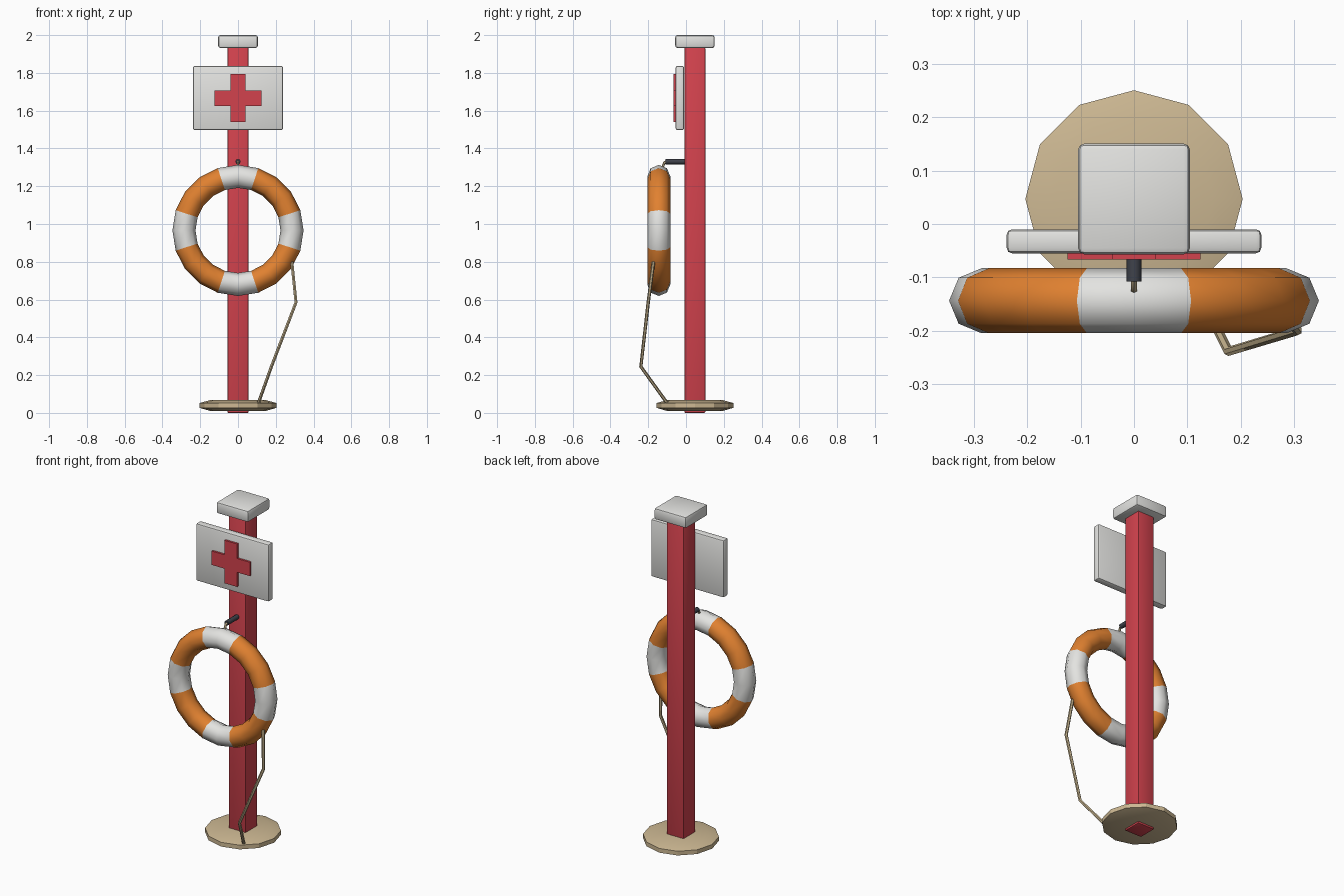
import bpy, bmesh, math
from mathutils import Vector, Matrix

if "Cube" in bpy.data.objects:
    bpy.data.objects.remove(bpy.data.objects["Cube"])


def material(name, rgb):
    m = bpy.data.materials.new(name)
    m.diffuse_color = (*rgb, 1)
    m.use_nodes = True
    m.node_tree.nodes["Principled BSDF"].inputs["Base Color"].default_value = m.diffuse_color
    return m


RED = material("red", (0.65, 0.055, 0.075))
WHITE = material("white", (0.77, 0.77, 0.75))
ORANGE = material("orange", (0.75, 0.22, 0.03))
SAND = material("sand", (0.61, 0.48, 0.29))
ROPE = material("rope_tan", (0.56, 0.45, 0.27))
DARK = material("dark_metal", (0.05, 0.055, 0.07))
CY = 0.047  # y of the post axis


def make(name, bm, *mats, smooth=None):
    bmesh.ops.recalc_face_normals(bm, faces=bm.faces)
    me = bpy.data.meshes.new(name)
    bm.to_mesh(me)
    bm.free()
    for m in mats:
        me.materials.append(m)
    ob = bpy.data.objects.new(name, me)
    bpy.context.collection.objects.link(ob)
    if smooth:
        bpy.ops.object.select_all(action='DESELECT')
        ob.select_set(True)
        bpy.context.view_layer.objects.active = ob
        bpy.ops.object.shade_smooth_by_angle(angle=math.radians(smooth))
    return ob


def box(name, lo, hi, mat, bevel=0.0):
    lo, hi = Vector(lo), Vector(hi)
    bm = bmesh.new()
    bmesh.ops.create_cube(bm, size=1, matrix=Matrix.Translation((lo + hi) / 2)
                          @ Matrix.Diagonal((*(hi - lo), 1)))
    if bevel:
        bmesh.ops.bevel(bm, geom=bm.edges[:], offset=bevel, segments=2,
                        profile=0.5, affect='EDGES')
    return make(name, bm, mat, smooth=40)


def grid_faces(bm, rings, close_ends):
    """Bridge a list of vertex rings into quads."""
    n = len(rings[0])
    for a, b in zip(rings, rings[1:]):
        for i in range(n):
            bm.faces.new((a[i], a[(i + 1) % n], b[(i + 1) % n], b[i]))
    if close_ends:
        bm.faces.new(rings[0])
        bm.faces.new(rings[-1])


def tube(name, pts, r, mat, sides=8):
    pts = [Vector(p) for p in pts]
    bm = bmesh.new()
    rings = []
    for i, p in enumerate(pts):
        d_in = (p - pts[i - 1]).normalized() if i else Vector()
        d_out = (pts[i + 1] - p).normalized() if i < len(pts) - 1 else Vector()
        t = (d_in + d_out).normalized()
        u = t.cross(Vector((1, 0, 0))).normalized()
        v = t.cross(u)
        rings.append([bm.verts.new(p + r * (math.cos(a) * u + math.sin(a) * v))
                      for a in (k * math.tau / sides for k in range(sides))])
    grid_faces(bm, rings, True)
    return make(name, bm, mat, smooth=50)


# Twelve-sided base disc with sloped rims
bm = bmesh.new()
profile = [(0.15, 0.011), (0.204, 0.027), (0.204, 0.052), (0.15, 0.067)]
grid_faces(bm, [[bm.verts.new((r * math.cos(k * math.tau / 12),
                               CY + r * math.sin(k * math.tau / 12), z))
                 for k in range(12)] for r, z in profile], True)
make("base_disc", bm, SAND, smooth=25)

# Post, cap and sign board
box("post", (-0.055, CY - 0.055, 0), (0.055, CY + 0.055, 1.935), RED, 0.005)
box("post_cap", (-0.105, CY - 0.104, 1.932), (0.105, CY + 0.104, 2.0), WHITE, 0.012)
box("sign_board", (-0.239, -0.055, 1.497), (0.239, -0.010, 1.837), WHITE, 0.01)

# Raised cross on the sign, as one extruded outline
w, lx, lz, zc = 0.041, 0.125, 0.127, 1.667
bm = bmesh.new()
outline = [(w, w), (w, lz), (-w, lz), (-w, w), (-lx, w), (-lx, -w),
           (-w, -w), (-w, -lz), (w, -lz), (w, -w), (lx, -w), (lx, w)]
grid_faces(bm, [[bm.verts.new((x, y, zc + z)) for x, z in outline]
                for y in (-0.067, -0.054)], True)
make("sign_cross", bm, RED)

# Life ring: 20 x 8 torus, two white segments in every five
bm = bmesh.new()
N, S, R, r = 20, 8, 0.286, 0.061
rings = []
for i in range(N):
    a = i * math.tau / N
    rings.append([bm.verts.new(((R + r * math.cos(b)) * math.cos(a),
                                -0.144 + r * math.sin(b),
                                0.966 + (R + r * math.cos(b)) * math.sin(a)))
                  for b in (k * math.tau / S for k in range(S))])
grid_faces(bm, rings + rings[:1], False)
for f in bm.faces:
    c = f.calc_center_median()
    ang = math.degrees(math.atan2(c.z - 0.966, c.x)) % 90
    f.material_index = 1 if ang < 18 or ang > 72 else 0
make("life_ring", bm, ORANGE, WHITE, smooth=60)

# Hook, the short loop holding the ring, and the hanging rope
tube("hook", [(0, 0, 1.33), (0, -0.108, 1.33)], 0.014, DARK)
tube("hanging_loop", [(0, -0.10, 1.332), (0, -0.114, 1.326), (0, -0.126, 1.295)],
     0.007, ROPE, 6)
tube("rope", [(0.285, -0.172, 0.80), (0.307, -0.2, 0.585),
              (0.177, -0.239, 0.245), (0.108, -0.1, 0.052)], 0.009, ROPE, 6)
